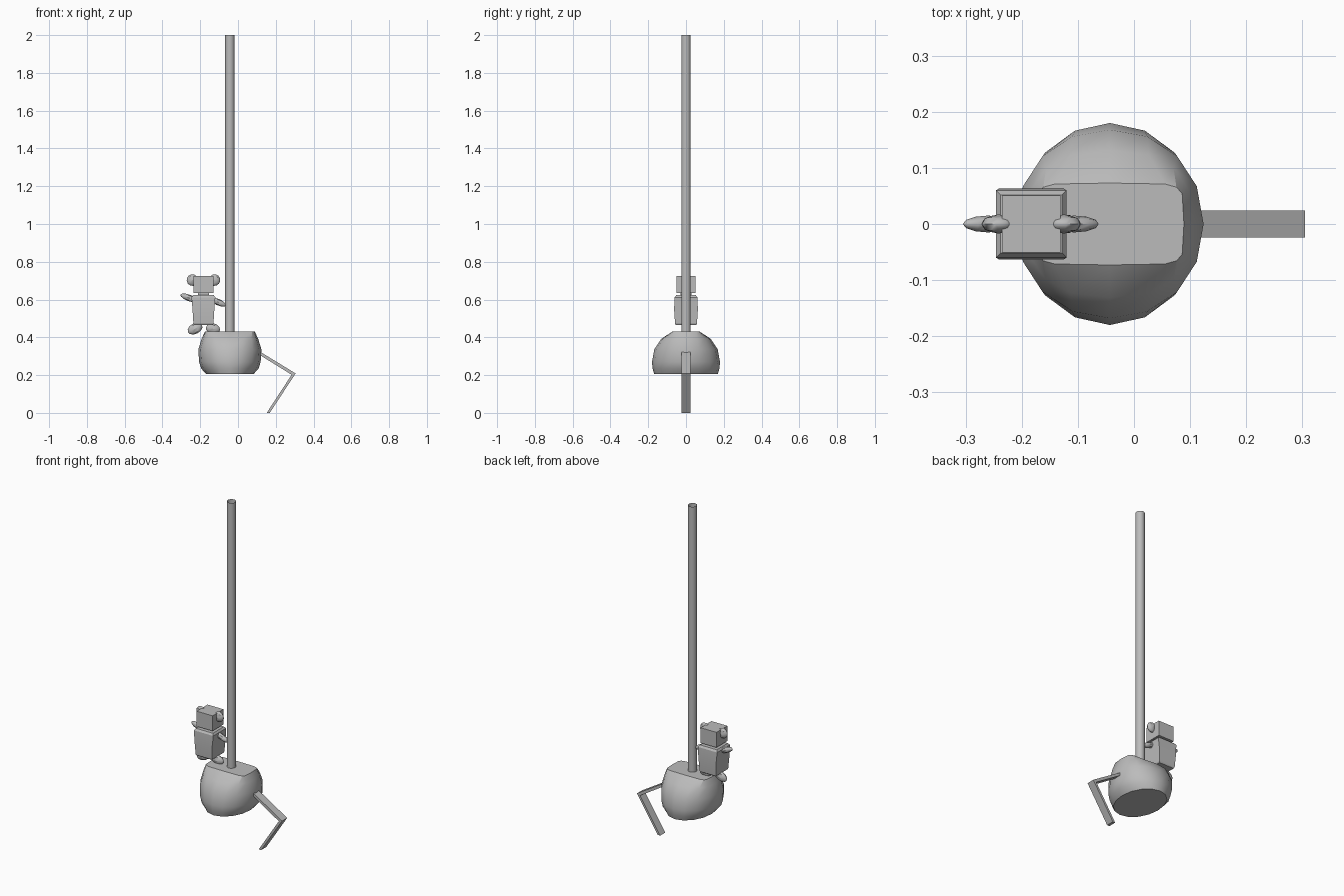
import bpy, bmesh, math
from mathutils import Vector

cube = bpy.data.objects.get("Cube")
if cube:
    bpy.data.objects.remove(cube)

grey = bpy.data.materials.new("plain_grey")
grey.use_nodes = True
grey.diffuse_color = (0.5, 0.5, 0.5, 1)
grey.node_tree.nodes["Principled BSDF"].inputs["Base Color"].default_value = (0.5, 0.5, 0.5, 1)


def finish(obj, angle=30):
    obj.data.materials.clear()
    obj.data.materials.append(grey)
    bpy.ops.object.select_all(action='DESELECT')
    bpy.context.view_layer.objects.active = obj
    obj.select_set(True)
    bpy.ops.object.shade_smooth_by_angle(angle=math.radians(angle))
    return obj


def loft(name, rings, angle=30):
    """Skin a stack of point rings and close both ends."""
    bm = bmesh.new()
    loops = [[bm.verts.new(p) for p in ring] for ring in rings]
    for a, b in zip(loops, loops[1:]):
        for i in range(len(a)):
            j = (i + 1) % len(a)
            bm.faces.new((a[i], a[j], b[j], b[i]))
    bm.faces.new(loops[0][::-1])
    bm.faces.new(loops[-1])
    bmesh.ops.recalc_face_normals(bm, faces=bm.faces)
    mesh = bpy.data.meshes.new(name)
    bm.to_mesh(mesh)
    bm.free()
    obj = bpy.data.objects.new(name, mesh)
    bpy.context.collection.objects.link(obj)
    return finish(obj, angle)


def squircle(cx, z, rx, ry, n, count=16):
    """Ring that runs from an ellipse (n = 2) to nearly a rectangle."""
    def power(v):
        return math.copysign(abs(v) ** (2 / n), v) if abs(v) > 1e-6 else 0
    turns = [2 * math.pi * i / count for i in range(count)]
    return [(cx + rx * power(math.cos(t)), ry * power(math.sin(t)), z) for t in turns]


def box_ring(cx, z, hx, hy):
    return [(cx + sx * hx, sy * hy, z) for sx, sy in ((-1, -1), (1, -1), (1, 1), (-1, 1))]


def ellipsoid(name, start, end, ry, rz):
    """Low-poly pod stretched between two points in the xz plane."""
    a, b = Vector((start[0], 0, start[1])), Vector((end[0], 0, end[1]))
    d = b - a
    bpy.ops.mesh.primitive_uv_sphere_add(segments=8, ring_count=6, radius=1, location=(a + b) / 2)
    obj = bpy.context.object
    obj.name = name
    obj.rotation_euler = d.to_track_quat('Z', 'Y').to_euler()
    # The track keeps local y along world y, up to sign
    obj.scale = (rz, ry, d.length / 2)
    return finish(obj, 40)


# Domed body: round at the belly, squared off at the flat top
PX = -0.043
loft("body", [squircle(PX, *r) for r in (
    (0.205, 0.125, 0.168, 2), (0.235, 0.152, 0.177, 2), (0.27, 0.163, 0.18, 2),
    (0.336, 0.167, 0.168, 2.1), (0.392, 0.15, 0.131, 2.5), (0.43, 0.132, 0.073, 6.5))])

# Open tube standing on the body
bpy.ops.mesh.primitive_cylinder_add(vertices=16, radius=0.025, depth=1.58,
                                    end_fill_type='NOTHING', location=(PX, 0, 1.21))
bpy.context.object.name = "pole"
finish(bpy.context.object)

# Bent flat leg
profile = [(0.09, 0.34), (0.305, 0.209), (0.168, 0), (0.152, 0), (0.284, 0.202), (0.09, 0.322)]
loft("bent_leg", [[(x, y, z) for x, z in profile] for y in (-0.024, 0.024)])

# Small figure: torso, neck and head
FX = -0.183
loft("torso", [box_ring(FX, *r) for r in (
    (0.465, 0.049, 0.054), (0.472, 0.053, 0.058), (0.55, 0.058, 0.063),
    (0.612, 0.063, 0.06), (0.623, 0.055, 0.052))], 20)
loft("neck", [box_ring(FX, z, 0.03, 0.03) for z in (0.615, 0.642)])
loft("head", [box_ring(FX, z, 0.052, 0.051) for z in (0.635, 0.725)])

# Drooping ears
for side, word in ((-1, "right"), (1, "left")):
    ellipsoid(word + "_ear", (FX + side * 0.035, 0.722), (FX + side * 0.082, 0.684), 0.031, 0.017)

# Arms, one raised and one lowered, and splayed feet
ellipsoid("right_arm", (-0.305, 0.626), (-0.215, 0.592), 0.017, 0.015)
ellipsoid("left_arm", (-0.150, 0.606), (-0.063, 0.568), 0.017, 0.015)
ellipsoid("right_foot", (-0.265, 0.427), (-0.190, 0.465), 0.028, 0.018)
ellipsoid("left_foot", (-0.170, 0.452), (-0.095, 0.439), 0.028, 0.018)
